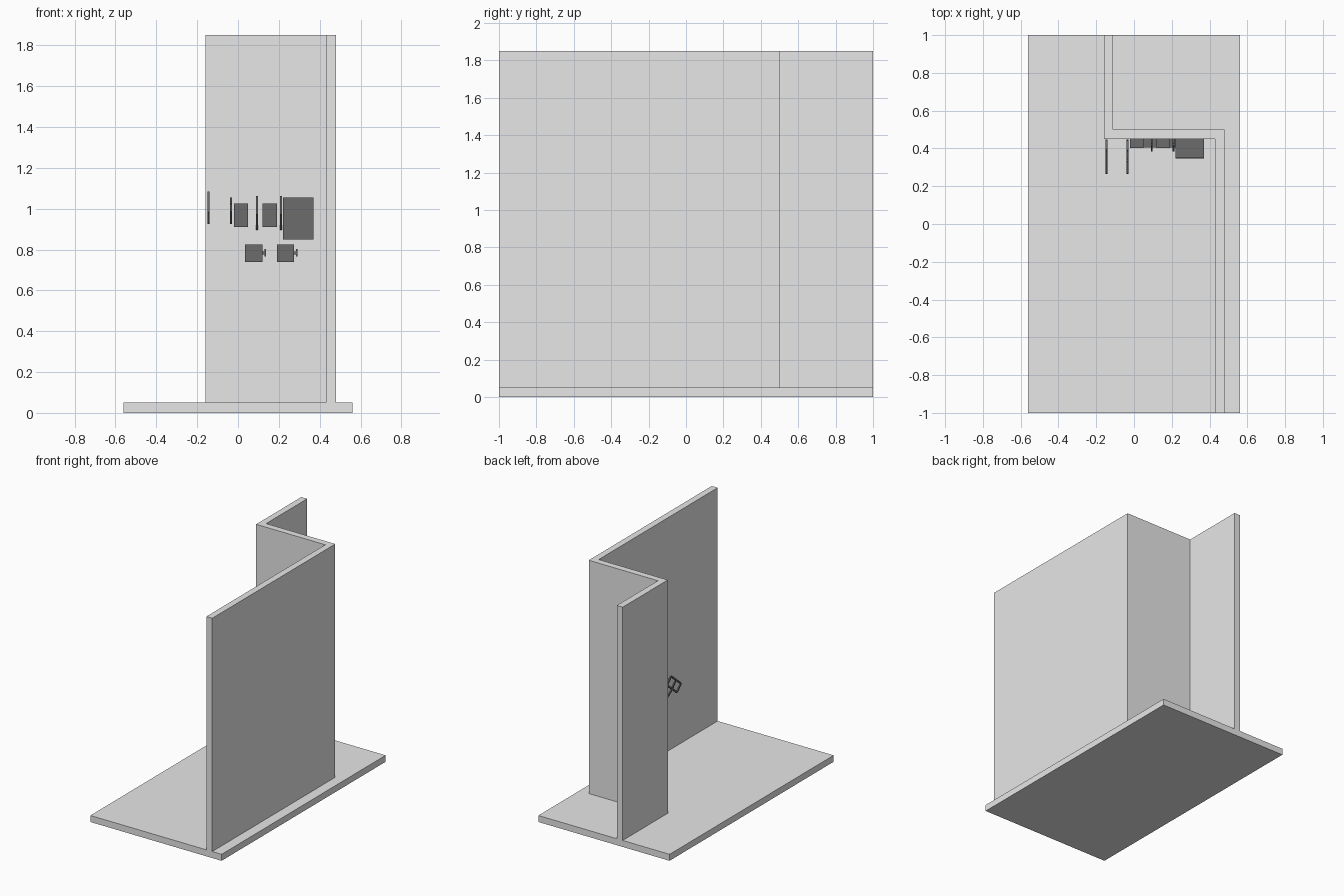
import bpy, bmesh
from mathutils import Vector

if "Cube" in bpy.data.objects:
    bpy.data.objects.remove(bpy.data.objects["Cube"])


def material(name, value):
    m = bpy.data.materials.new(name)
    m.use_nodes = True
    colour = (value, value, value, 1)
    m.diffuse_color = colour
    m.node_tree.nodes["Principled BSDF"].inputs["Base Color"].default_value = colour
    return m


GREY = material("light grey", 0.8)
DARK = material("dark grey", 0.15)


def prism(name, outline, direction, mat):
    """Extrude a closed flat outline along a direction."""
    bm = bmesh.new()
    face = bm.faces.new([bm.verts.new(p) for p in outline])
    new = bmesh.ops.extrude_face_region(bm, geom=[face])["geom"]
    verts = [v for v in new if isinstance(v, bmesh.types.BMVert)]
    bmesh.ops.translate(bm, verts=verts, vec=direction)
    bmesh.ops.recalc_face_normals(bm, faces=bm.faces)
    mesh = bpy.data.meshes.new(name)
    bm.to_mesh(mesh)
    bm.free()
    mesh.materials.append(mat)
    ob = bpy.data.objects.new(name, mesh)
    bpy.context.collection.objects.link(ob)
    return ob


def box(name, x, y, z, mat):
    outline = [(x[0], y[0], z[0]), (x[1], y[0], z[0]),
               (x[1], y[1], z[0]), (x[0], y[1], z[0])]
    return prism(name, outline, (0, 0, z[1] - z[0]), mat)


def bar(name, x, a, b, width=0.012, depth=0.01):
    """Thin flat bar between two (y, z) points, centred on x."""
    a, b = Vector((x - depth / 2, *a)), Vector((x - depth / 2, *b))
    d = (b - a).normalized()
    side = Vector((0, -d.z, d.y)) * width / 2
    return prism(name, [a - side, b - side, b + side, a + side],
                 (depth, 0, 0), DARK)


# Floor slab and stepped wall
box("floor", (-0.56, 0.56), (-1, 1), (0, 0.05), GREY)
plan = [(0.43, -1), (0.48, -1), (0.48, 0.5), (-0.11, 0.5),
        (-0.11, 1), (-0.16, 1), (-0.16, 0.45), (0.43, 0.45)]
prism("stepped_wall", [(x, y, 0.05) for x, y in plan], (0, 0, 1.8), GREY)

# Large cabinet with a lower lip
box("wall_cabinet", (0.22, 0.37), (0.35, 0.45), (0.865, 1.055), DARK)
box("cabinet_base", (0.22, 0.37), (0.347, 0.45), (0.85, 0.863), DARK)

# Upper pair of boxes, each in two halves
for i, x in enumerate((-0.02, 0.12)):
    box(f"upper_box_{i}", (x, x + 0.07), (0.405, 0.45), (0.91, 0.972), DARK)
    box(f"upper_box_lid_{i}", (x, x + 0.07), (0.402, 0.45), (0.972, 1.025), DARK)

# Lower pair of boxes with side handles
for i, x in enumerate((0.035, 0.19)):
    box(f"lower_box_{i}", (x, x + 0.085), (0.405, 0.45), (0.74, 0.825), DARK)
    box(f"handle_stem_{i}", (x + 0.085, x + 0.095), (0.42, 0.435), (0.776, 0.79), DARK)
    box(f"handle_{i}", (x + 0.095, x + 0.102), (0.415, 0.44), (0.765, 0.803), DARK)

# Large tilted frames standing off the wall
top, tip, low, root = (0.39, 1.08), (0.27, 0.98), (0.32, 0.93), (0.44, 1.03)
middle = (0.36, 0.99)
for i, (x, peak) in enumerate(((-0.145, top), (-0.035, (0.39, 1.05)))):
    for j, (a, b) in enumerate(((peak, tip), (tip, low), (low, root),
                                (root, peak), (middle, (0.445, 0.93)),
                                ((0.33, 1.03), (0.38, 0.98)))):
        bar(f"large_frame_{i}_bar_{j}", x, a, b)

# Small folded arms beside the upper boxes
for i, x in enumerate((0.094, 0.21)):
    for j, (a, b) in enumerate((((0.445, 0.9), (0.39, 0.97)),
                                ((0.39, 0.97), (0.42, 1.06)),
                                ((0.42, 1.06), (0.445, 0.97)))):
        bar(f"small_arm_{i}_bar_{j}", x, a, b)
